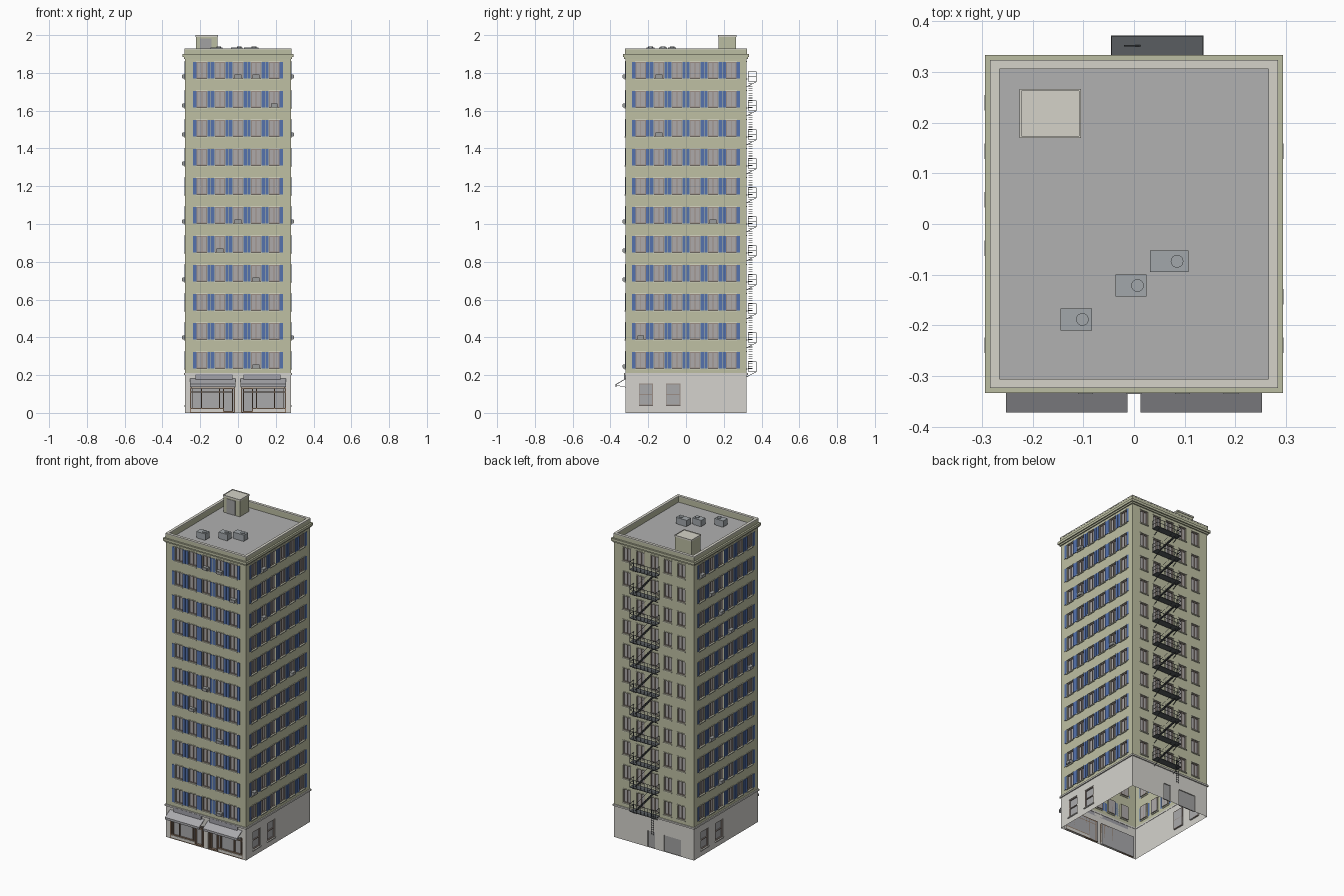
import bpy, bmesh, math, random
from mathutils import Matrix, Vector

if "Cube" in bpy.data.objects:
    bpy.data.objects.remove(bpy.data.objects["Cube"])

random.seed(4)
HX, HY = 0.28, 0.32               # half width, half depth
BASE, ROOF, TOP = 0.205, 1.89, 1.93
FLOORS = [0.279 + i * 0.1535 for i in range(11)]
WW, WH = 0.054, 0.086             # window opening

COLOURS = {
    "upper_walls": (.52, .53, .37), "base_walls": (.66, .65, .61), "window_panes": (.42, .40, .40),
    "window_frames": (.33, .27, .24), "window_trim": (.66, .66, .52), "shutters": (.09, .17, .42),
    "cornice": (.50, .51, .36), "parapet_cap": (.66, .65, .58), "roof_deck": (.44, .44, .44),
    "window_coolers": (.33, .34, .34), "roof_coolers": (.36, .39, .41), "fire_escape": (.10, .11, .12),
    "shop_glass": (.40, .40, .41), "shop_frames": (.28, .19, .13), "awnings": (.40, .40, .42),
    "shop_signs": (.36, .36, .40), "stair_house": (.50, .51, .36), "doors": (.36, .36, .36),
}
parts = {name: bmesh.new() for name in COLOURS}


def side(k):
    """Frame of wall k: 0 front, 1 right, 2 back, 3 left."""
    return Matrix.Rotation(k * math.pi / 2, 4, 'Z') @ Matrix.Translation((0, -(HX if k % 2 else HY), 0))


def half(k):
    return HY if k % 2 else HX


def quad(part, M, pts):
    bm = parts[part]
    bm.faces.new([bm.verts.new(M @ Vector((u, -n, z))) for u, n, z in pts])


def hexa(part, M, pts):
    """Eight-corner solid: four lower points, then four upper; n points out of the wall."""
    bm = parts[part]
    v = [bm.verts.new(M @ Vector((u, -n, z))) for u, n, z in pts]
    for f in ((0, 1, 2, 3), (7, 6, 5, 4), (1, 0, 4, 5), (2, 1, 5, 6), (3, 2, 6, 7), (0, 3, 7, 4)):
        bm.faces.new([v[i] for i in f])


def box(part, M, u0, u1, n0, n1, z0, z1):
    hexa(part, M, [(u, n, z) for z in (z0, z1) for u, n in ((u0, n0), (u1, n0), (u1, n1), (u0, n1))])


def slope(part, M, u0, z0, u1, z1, n0, n1, t):
    """Bar climbing along the wall."""
    hexa(part, M, [(u, n, z + d) for d in (0, t)
                   for u, n, z in ((u0, n0, z0), (u1, n0, z1), (u1, n1, z1), (u0, n1, z0))])


def facade(part, glass, M, w, z0, z1, holes, depth):
    """Thin wall with recessed openings."""
    us = sorted({-w, w} | {round(h[i], 5) for h in holes for i in (0, 1)})
    zs = sorted({z0, z1} | {round(h[i], 5) for h in holes for i in (2, 3)})
    for a, b in zip(us, us[1:]):
        for c, d in zip(zs, zs[1:]):
            mu, mz = (a + b) / 2, (c + d) / 2
            if not any(h[0] < mu < h[1] and h[2] < mz < h[3] for h in holes):
                quad(part, M, [(a, 0, c), (b, 0, c), (b, 0, d), (a, 0, d)])
    for a, b, c, d in holes:
        rim = [(a, c), (b, c), (b, d), (a, d)]
        quad(glass, M, [(u, -depth, z) for u, z in rim])
        for (p, q), (r, s) in zip(rim, rim[1:] + rim[:1]):
            quad(part, M, [(p, 0, q), (r, 0, s), (r, -depth, s), (p, -depth, q)])


def ring(part, n0, n1, z0, z1):
    """Moulding running round all four walls."""
    for k in range(4):
        w = half(k) + n1
        box(part, side(k), -w, w, n0, n1, z0, z1)


def frame(part, M, a, b, c, d, t, n0, n1):
    box(part, M, a, a + t, n0, n1, c, d)
    box(part, M, b - t, b, n0, n1, c, d)
    box(part, M, a + t, b - t, n0, n1, c, c + t)
    box(part, M, a + t, b - t, n0, n1, d - t, d)


# upper walls with window grid; coolers listed as (floor, column)
coolers = {
    0: {(10, 2), (10, 3), (9, 4), (5, 2), (4, 1), (3, 3), (0, 3)},
    1: {(10, 1), (8, 1), (5, 4), (1, 0)},
    2: set(),
    3: {(10, 0), (9, 1), (8, 2), (7, 3), (5, 5), (3, 1), (1, 2)},
}
for k in range(4):
    M, cols = side(k), (6 if k % 2 else 5)
    centres = [(i - (cols - 1) / 2) * 0.0958 for i in range(cols)]
    holes = [(u - WW / 2, u + WW / 2, z - WH / 2, z + WH / 2) for z in FLOORS for u in centres]
    facade("upper_walls", "window_panes", M, half(k), BASE, ROOF, holes, 0.01)
    for fi, z in enumerate(FLOORS):
        for ci, u in enumerate(centres):
            a, b, c, d = u - WW / 2, u + WW / 2, z - WH / 2, z + WH / 2
            frame("window_frames", M, a, b, c, d, 0.004, -0.01, -0.004)
            box("window_frames", M, u - .0025, u + .0025, -.01, -.005, c + .004, d - .004)
            box("window_trim", M, a - .003, b + .003, -.004, .006, c - .006, c)
            box("window_trim", M, a - .003, b + .003, -.002, .003, d, d + .005)
            if k != 2:
                for s0, s1 in ((a - .0195, a - .002), (b + .002, b + .0195)):
                    box("shutters", M, s0, s1, 0, .003, c, d)
            if (fi, ci) in coolers[k]:
                box("window_coolers", M, u - .018, u + .018, -.009, .014, c, c + .02)
                box("window_coolers", M, u - .015, u + .015, .014, .0155, c + .003, c + .017)

# base walls: shopfront, side windows, back doors
shops = [(-.255, -.015, 0, .135), (.015, .255, 0, .135)]
low_windows = [(-.25, -.175, .04, .155), (-.107, -.03, .04, .155)]
back_doors = [(.07, .19, 0, .105), (-.045, .005, 0, .105)]
facade("base_walls", "shop_glass", side(0), HX, 0, BASE, shops, 0.015)
facade("base_walls", "doors", side(2), HX, 0, BASE, back_doors, 0.006)
for k in (1, 3):
    facade("base_walls", "shop_glass", side(k), HY, 0, BASE, low_windows, 0.01)
    for a, b, c, d in low_windows:
        frame("window_frames", side(k), a, b, c, d, .005, -.01, -.003)
        box("window_frames", side(k), a, b, -.01, -.004, .095, .1)
        box("base_walls", side(k), a - .004, b + .004, 0, .006, c - .006, c)
ring("base_walls", -.002, .007, .2, .21)

# shopfronts, signs and awnings, mirrored about the centre
F = side(0)
for s in (-1, 1):
    def span(a, b):
        return sorted((s * a, s * b))
    frame("shop_frames", F, *span(.015, .255), 0, .135, .005, -.015, -.004)
    frame("shop_frames", F, *span(.027, .08), .004, .132, .006, -.015, 0)
    box("shop_frames", F, *span(.08, .25), -.015, -.006, .02, .025)
    box("base_walls", F, *span(.08, .25), -.015, -.003, .005, .02)
    box("shop_frames", F, *span(.027, .25), -.015, -.006, .108, .112)
    for u in (.095, .19, .237):
        box("shop_frames", F, *span(u, u + .005), -.015, -.005, .02, .13)
    box("shop_signs", F, *span(.03, .225), 0, .008, .178, .205)
    a, b = span(.013, .253)
    hexa("awnings", F, [(a, .0, .178), (b, .0, .178), (b, .05, .148), (a, .05, .148),
                        (a, .0, .182), (b, .0, .182), (b, .052, .152), (a, .052, .152)])
    box("awnings", F, a, b, .049, .052, .138, .152)
    for u in (a + .003, b - .006):
        hexa("awnings", F, [(u, 0, .135), (u + .003, 0, .135), (u + .003, .05, .145), (u, .05, .145),
                            (u, 0, .138), (u + .003, 0, .138), (u + .003, .05, .148), (u, .05, .148)])

# cornice, parapet and roof
ring("cornice", 0, .007, 1.874, 1.884)
ring("cornice", 0, .014, 1.884, 1.9)
ring("cornice", -.013, .003, ROOF, 1.924)
ring("parapet_cap", -.014, .004, 1.924, TOP)
I = Matrix.Identity(4)
quad("roof_deck", I, [(-HX, HY, ROOF), (HX, HY, ROOF), (HX, -HY, ROOF), (-HX, -HY, ROOF)])

# stair house on the roof
box("stair_house", I, -.222, -.108, -.264, -.173, ROOF, 1.992)
frame_z = (1.985, 2.0)
box("parapet_cap", I, -.226, -.105, -.267, -.17, 1.99, 1.997)
for x0, x1, y0, y1 in ((-.226, -.105, .17, .174), (-.226, -.105, .263, .267),
                       (-.226, -.222, .174, .263), (-.109, -.105, .174, .263)):
    box("parapet_cap", I, x0, x1, -y1, -y0, 1.997, 2.0)
box("doors", I, -.2, -.14, -.174, -.171, ROOF, 1.982)

# roof coolers with round fans
for x0, x1, y0, y1, fx in ((.032, .108, -.095, -.052, .085), (-.037, .025, -.143, -.1, .007),
                           (-.145, -.083, -.21, -.167, -.102)):
    box("roof_coolers", I, x0, x1, -y1, -y0, ROOF + .005, 1.934)
    box("roof_coolers", I, x0 + .006, x1 - .006, -y1 + .006, -y0 - .006, ROOF, ROOF + .006)
    bmesh.ops.create_cone(parts["roof_coolers"], cap_ends=True, segments=20, radius1=.0125, radius2=.0125,
                          depth=.006, matrix=Matrix.Translation((fx, (y0 + y1) / 2, 1.936)))

# fire escape: landings, railings, stairs, drop ladder
B, E = side(2), "fire_escape"
U0, U1, N0, N1 = -.137, .045, .008, .052
for i, zc in enumerate(FLOORS):
    z = zc - .06
    box(E, B, U0, U1, N0, N1, z, z + .004)
    for h in (.028, .051):
        box(E, B, U0, U1, N1 - .002, N1, z + h, z + h + .002)
        for u in (U0, U1 - .002):
            box(E, B, u, u + .002, N0, N1, z + h, z + h + .002)
    for j in range(8):
        u = U0 + j * (U1 - U0 - .002) / 7
        box(E, B, u, u + .002, N1 - .002, N1, z, z + .053)
    for u in (U0, U1 - .002):
        box(E, B, u, u + .002, N0, N0 + .002, z, z + .053)
    for u in (U0 + .02, U1 - .02):                      # wall brackets
        hexa(E, B, [(u, 0, z - .03), (u + .002, 0, z - .03), (u + .002, N1, z - .003), (u, N1, z - .003),
                    (u, 0, z - .027), (u + .002, 0, z - .027), (u + .002, N1, z), (u, N1, z)])
    if i < 10:
        ua, ub, za, zb = -.11, .02, z + .002, z + .1535
        for n in (.01, .031):
            slope(E, B, ua, za, ub, zb, n, n + .002, .006)
        slope(E, B, ua, za + .04, ub, zb + .04, .031, .033, .002)
        for j in range(1, 12):
            t = j / 12
            u, zz = ua + (ub - ua) * t, za + (zb - za) * t
            box(E, B, u - .005, u + .005, .01, .033, zz, zz + .003)
for u in (.01, .028):
    box(E, B, u, u + .002, .044, .046, .11, .27)
for j in range(11):
    box(E, B, .01, .03, .044, .046, .115 + j * .014, .117 + j * .014)

# turn every part into an object
for name, bm in parts.items():
    mesh = bpy.data.meshes.new(name)
    bm.to_mesh(mesh)
    bm.free()
    mat = bpy.data.materials.new(name)
    mat.diffuse_color = (*COLOURS[name], 1)
    mat.use_nodes = True
    mat.node_tree.nodes["Principled BSDF"].inputs["Base Color"].default_value = mat.diffuse_color
    mesh.materials.append(mat)
    bpy.context.collection.objects.link(bpy.data.objects.new(name, mesh))
